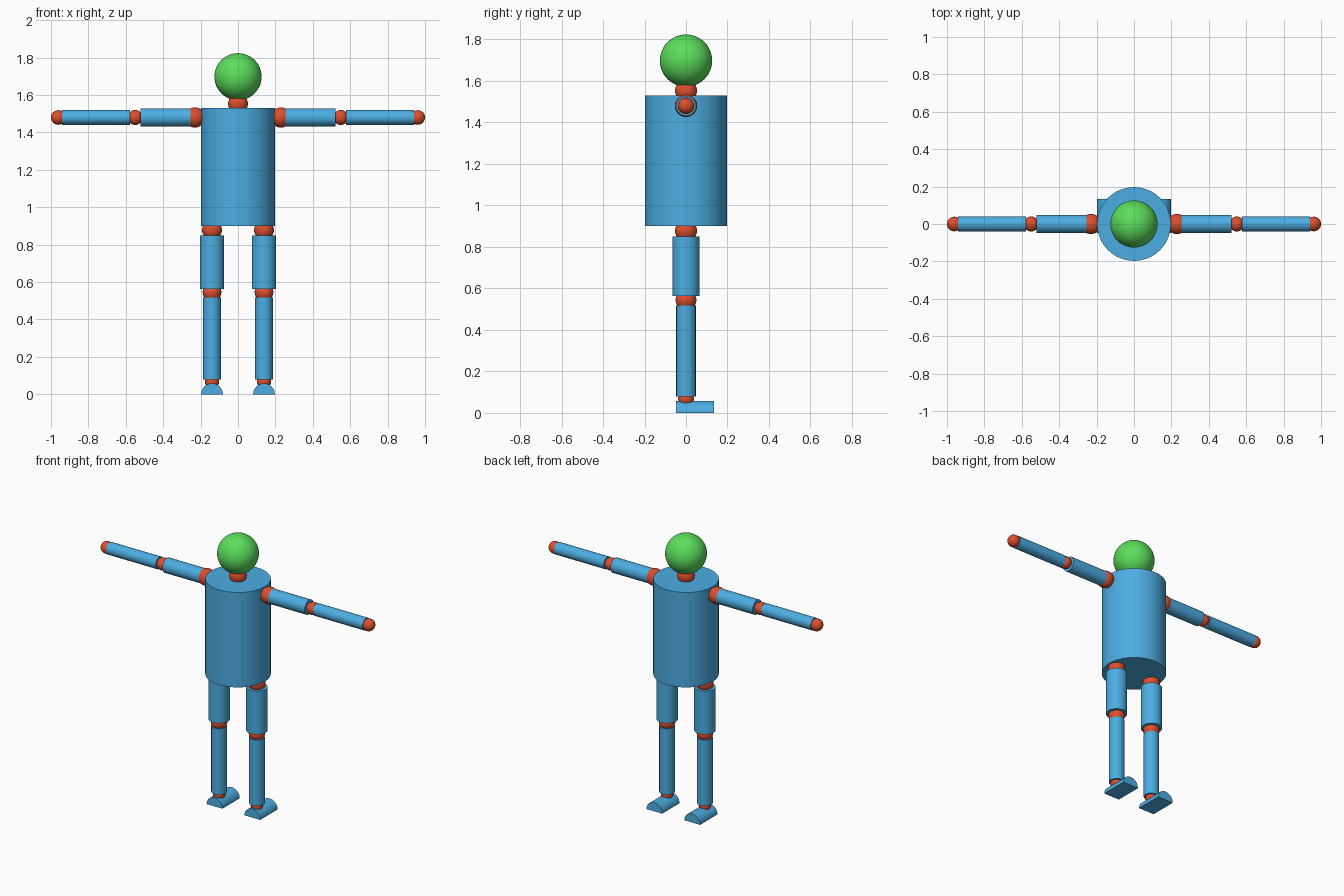
import bpy, math
from mathutils import Vector

if "Cube" in bpy.data.objects:
    bpy.data.objects.remove(bpy.data.objects["Cube"])


def material(name, color):
    m = bpy.data.materials.new(name)
    m.diffuse_color = (*color, 1.0)
    m.use_nodes = True
    m.node_tree.nodes["Principled BSDF"].inputs["Base Color"].default_value = m.diffuse_color
    return m


BLUE = material("limb_blue", (0.073, 0.42, 0.76))
RED = material("joint_red", (0.73, 0.078, 0.026))
GREEN = material("head_green", (0.105, 0.73, 0.105))


def finish(name, mat):
    ob = bpy.context.object
    ob.name = name
    ob.data.name = name
    ob.data.materials.append(mat)
    bpy.ops.object.shade_smooth_by_angle(angle=math.radians(35))
    return ob


def ball(name, center, r, mat=RED):
    bpy.ops.mesh.primitive_uv_sphere_add(segments=48, ring_count=24, radius=r, location=center)
    return finish(name, mat)


def rod(name, a, b, r):
    """Capped cylinder from point a to point b."""
    a, b = Vector(a), Vector(b)
    rot = (b - a).to_track_quat('Z', 'Y').to_euler()
    bpy.ops.mesh.primitive_cylinder_add(vertices=64, radius=r, depth=(b - a).length,
                                        location=(a + b) / 2, rotation=rot)
    return finish(name, BLUE)


def foot(name, x, r, y0, y1, n=32):
    """Half cylinder lying along y with its flat side on the ground."""
    arc = [(x + r * math.cos(math.pi * i / n), r * math.sin(math.pi * i / n)) for i in range(n + 1)]
    k = n + 1
    verts = [(px, y, pz) for y in (y0, y1) for px, pz in arc]
    faces = [(i, i + k, (i + 1) % k + k, (i + 1) % k) for i in range(k)]
    faces += [tuple(range(k)), tuple(range(2 * k - 1, k - 1, -1))]
    me = bpy.data.meshes.new(name)
    me.from_pydata(verts, [], faces)
    ob = bpy.data.objects.new(name, me)
    bpy.context.collection.objects.link(ob)
    bpy.ops.object.select_all(action='DESELECT')
    ob.select_set(True)
    bpy.context.view_layer.objects.active = ob
    return finish(name, BLUE)


# Body, neck and head
rod("torso", (0, 0, 0.90), (0, 0, 1.53), 0.197)
ball("neck", (0, 0, 1.553), 0.053)
ball("head", (0, 0, 1.698), 0.126, GREEN)

ARM_Z, LEG_X = 1.48, 0.139
for side, s in (("left", -1), ("right", 1)):
    # Arm, held straight out to the side
    ball(side + "_shoulder", (s * 0.23, 0, ARM_Z), 0.054)
    rod(side + "_upper_arm", (s * 0.25, 0, ARM_Z), (s * 0.522, 0, ARM_Z), 0.048)
    ball(side + "_elbow", (s * 0.55, 0, ARM_Z), 0.040)
    rod(side + "_forearm", (s * 0.577, 0, ARM_Z), (s * 0.942, 0, ARM_Z), 0.040)
    ball(side + "_hand", (s * 0.961, 0, ARM_Z), 0.039)
    # Leg
    x = s * LEG_X
    ball(side + "_hip", (x, 0, 0.878), 0.053)
    rod(side + "_thigh", (x, 0, 0.563), (x, 0, 0.85), 0.065)
    ball(side + "_knee", (x, 0, 0.545), 0.050)
    rod(side + "_shin", (x, 0, 0.08), (x, 0, 0.518), 0.047)
    ball(side + "_ankle", (x, 0, 0.067), 0.038)
    foot(side + "_foot", x, 0.058, -0.048, 0.134)
